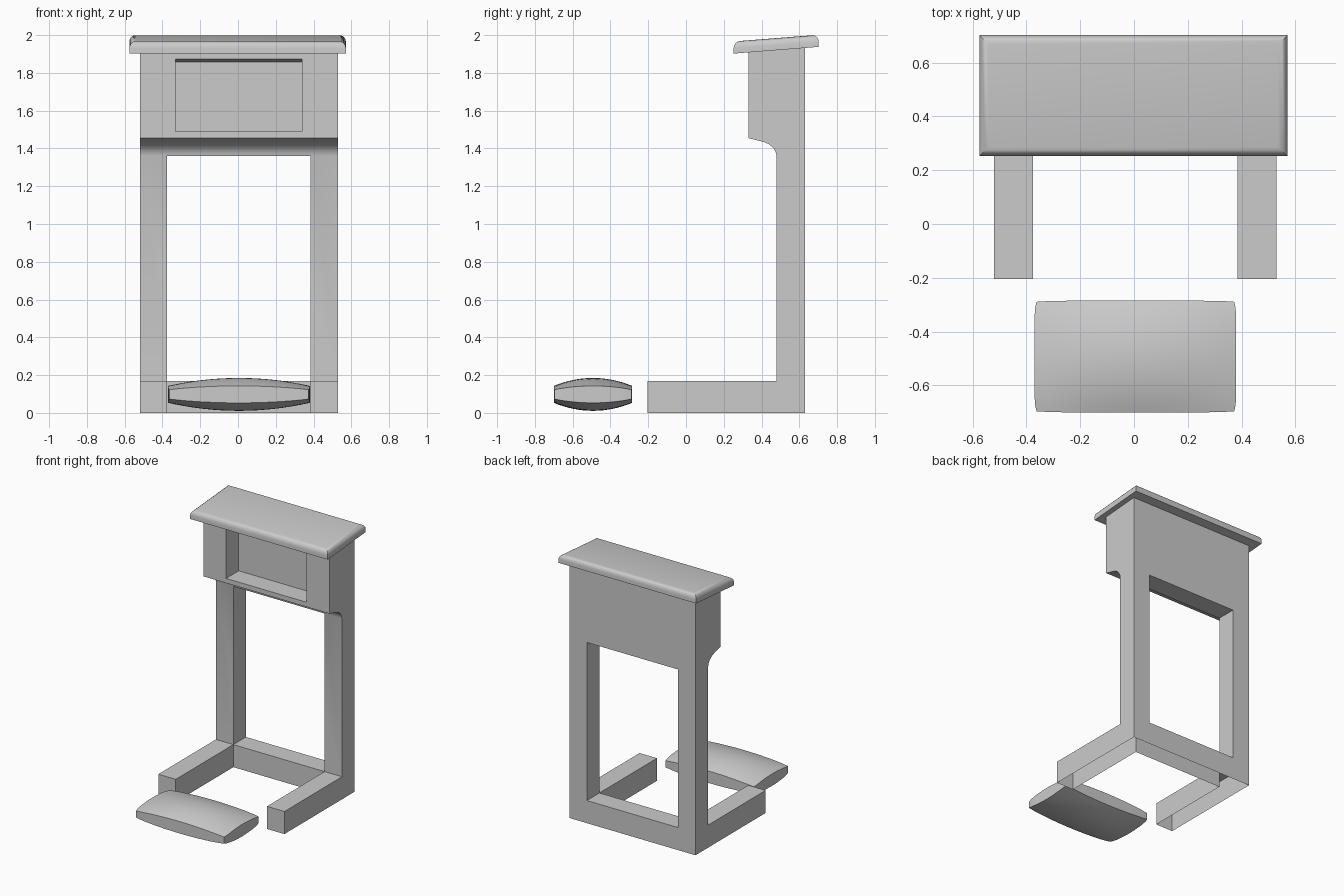
import bpy, bmesh
from mathutils import Vector

cube = bpy.data.objects.get("Cube")
if cube:
    bpy.data.objects.remove(cube, do_unlink=True)

GREY = (0.6, 0.6, 0.6, 1.0)
mat = bpy.data.materials.new("plain grey")
mat.use_nodes = True
mat.diffuse_color = GREY
mat.node_tree.nodes["Principled BSDF"].inputs["Base Color"].default_value = GREY


def finish(name, bm):
    """Turn a bmesh into a named object with the grey material."""
    bmesh.ops.recalc_face_normals(bm, faces=bm.faces)
    mesh = bpy.data.meshes.new(name)
    bm.to_mesh(mesh)
    bm.free()
    mesh.materials.append(mat)
    obj = bpy.data.objects.new(name, mesh)
    bpy.context.collection.objects.link(obj)
    return obj


def prism(name, profile, x0, x1):
    """Extrude a (y, z) profile from x0 to x1."""
    bm = bmesh.new()
    face = bm.faces.new([bm.verts.new((x0, y, z)) for y, z in profile])
    ext = bmesh.ops.extrude_face_region(bm, geom=[face])
    verts = [v for v in ext["geom"] if isinstance(v, bmesh.types.BMVert)]
    bmesh.ops.translate(bm, verts=verts, vec=(x1 - x0, 0, 0))
    return finish(name, bm)


def rect(y0, y1, z0, z1):
    return [(y0, z0), (y1, z0), (y1, z1), (y0, z1)]


def smooth(obj, angle):
    bpy.ops.object.select_all(action="DESELECT")
    obj.select_set(True)
    bpy.context.view_layer.objects.active = obj
    bpy.ops.object.shade_smooth_by_angle(angle=angle)


# Frame: side profile with foot, post, coved underside and sloping top
frame = prism("frame", [
    (-0.205, 0), (0.63, 0), (0.63, 1.936), (0.33, 1.912), (0.33, 1.455),
    (0.41, 1.435), (0.44, 1.422), (0.463, 1.402), (0.475, 1.38), (0.48, 1.36),
    (0.48, 0.17), (-0.205, 0.17)], -0.52, 0.53)

# Cutters: opening between posts, gap between feet, shelf recess
cutters = [
    prism("opening_cutter", rect(-1, 1, 0.17, 1.36), -0.375, 0.385),
    prism("feet_gap_cutter", rect(-1, 0.48, -0.5, 0.6), -0.375, 0.385),
    prism("recess_cutter", [(0.2, 1.49), (0.48, 1.49), (0.48, 1.857),
                            (0.33, 1.873), (0.2, 1.873)], -0.33, 0.34),
]
for c in cutters:
    mod = frame.modifiers.new(c.name, "BOOLEAN")
    mod.operation = "DIFFERENCE"
    mod.solver = "EXACT"
    mod.object = c
    c.hide_render = True
    c.hide_set(True)
bpy.context.view_layer.update()
deps = bpy.context.evaluated_depsgraph_get()
frame.data = bpy.data.meshes.new_from_object(frame.evaluated_get(deps))
frame.modifiers.clear()
for c in cutters:
    bpy.data.objects.remove(c, do_unlink=True)

# The frame is open underneath
bm = bmesh.new()
bm.from_mesh(frame.data)
under = [f for f in bm.faces if all(v.co.z < 0.001 for v in f.verts)]
bmesh.ops.delete(bm, geom=under, context="FACES")
bm.to_mesh(frame.data)
bm.free()
smooth(frame, 0.5)

# Sloping top board with rounded upper edges
bm = bmesh.new()
bmesh.ops.create_cube(bm, size=1)
for v in bm.verts:
    v.co = Vector((v.co.x * 1.146, v.co.y * 0.45, v.co.z * 0.064))
top_edges = [e for e in bm.edges if all(v.co.z > 0 for v in e.verts)]
bmesh.ops.bevel(bm, geom=top_edges, offset=0.035, segments=4, profile=0.5,
                affect="EDGES", clamp_overlap=True)
for v in bm.verts:
    v.co += Vector((-0.002, 0.477, 1.952 + 0.079 * v.co.y))
board = finish("top_board", bm)
smooth(board, 0.6)

# Kneeling cushion: two domed grids joined by a narrow rim
N = 16
bm = bmesh.new()
layers = []
for side in (1, -1):
    grid = bmesh.ops.create_grid(bm, x_segments=N, y_segments=N, size=1)["verts"]
    for v in grid:
        u, w = v.co.x, v.co.y
        a, b = 1 - u * u, 1 - w * w
        half = 0.025 + 0.02 * a + 0.02 * b + 0.022 * a * b
        # corners pull in slightly so the outline is rounded
        pull = 1 - 0.02 * (u * w) ** 8
        v.co = Vector((0.005 + 0.375 * u * pull, -0.4925 + 0.2075 * w * pull,
                       0.098 + side * half))
rim = [e for e in bm.edges if e.is_boundary]
bmesh.ops.bridge_loops(bm, edges=rim)
cushion = finish("cushion", bm)
smooth(cushion, 0.6)
